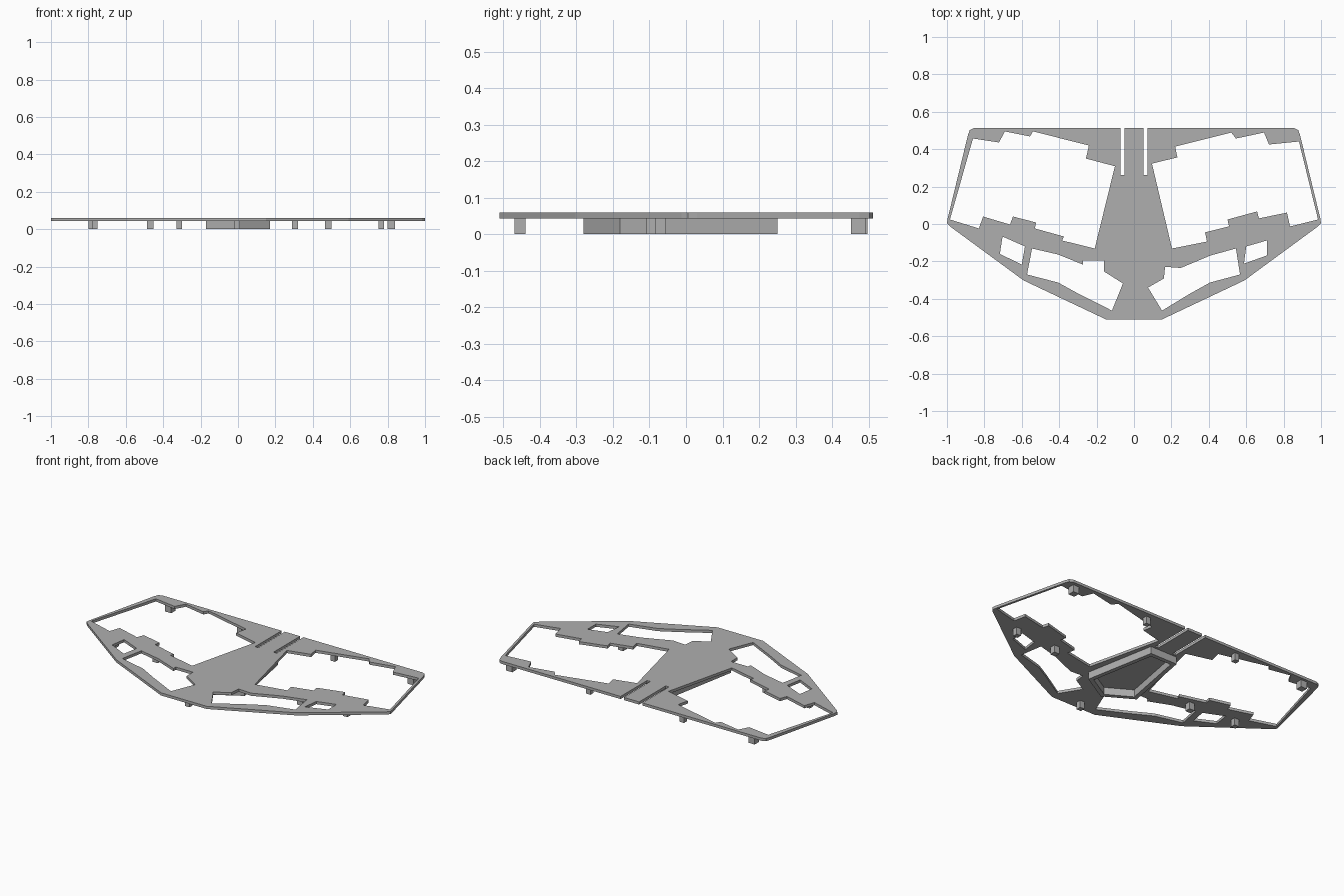
import bpy
from mathutils import Vector

# Remove the default cube only
cube = bpy.data.objects.get("Cube")
if cube:
    bpy.data.objects.remove(cube, do_unlink=True)

PLATE_BOTTOM, PLATE_TOP = 0.043, 0.059

grey = bpy.data.materials.new("plain grey")
grey.use_nodes = True
grey.diffuse_color = (0.43, 0.43, 0.43, 1)
grey.node_tree.nodes["Principled BSDF"].inputs["Base Color"].default_value = grey.diffuse_color


def flat_solid(name, loops, bottom, top):
    """Extrude an outline with optional holes between two heights."""
    curve = bpy.data.curves.new(name, "CURVE")
    curve.dimensions = "2D"
    curve.fill_mode = "BOTH"
    curve.extrude = (top - bottom) / 2
    for loop in loops:
        spline = curve.splines.new("POLY")
        spline.points.add(len(loop) - 1)
        for point, (x, y) in zip(spline.points, loop):
            point.co = (x, y, 0, 1)
        spline.use_cyclic_u = True
    obj = bpy.data.objects.new(name, curve)
    bpy.context.collection.objects.link(obj)
    obj.location.z = (top + bottom) / 2
    bpy.ops.object.select_all(action="DESELECT")
    obj.select_set(True)
    bpy.context.view_layer.objects.active = obj
    bpy.ops.object.convert(target="MESH")
    obj = bpy.context.object
    obj.data.materials.clear()
    obj.data.materials.append(grey)
    for face in obj.data.polygons:
        face.use_smooth = False
    return obj


def mirrored(half):
    """Close a half outline with its reflection across x = 0."""
    return half + [(-x, y) for x, y in reversed(half)]


def inset(loop, distance):
    """Offset a counter-clockwise convex loop inwards."""
    pts = [Vector(p) for p in loop]
    result = []
    for i, p in enumerate(pts):
        a = (p - pts[i - 1]).normalized()
        b = (pts[(i + 1) % len(pts)] - p).normalized()
        na, nb = Vector((-a.y, a.x)), Vector((-b.y, b.x))
        q = p + (na + nb) * distance / (1 + na.dot(nb))
        result.append((q.x, q.y))
    return result


# Plate outline: blunt front, swept sides, rounded corners, two slots at the back
outline = mirrored([
    (0.15, -0.51), (0.59, -0.302), (0.985, -0.012), (1.0, 0.005), (0.996, 0.03),
    (0.888, 0.475), (0.878, 0.502), (0.857, 0.512),
    (0.072, 0.512), (0.072, 0.263), (0.05, 0.263), (0.05, 0.512)])

# Large stepped openings
right_opening = [
    (-0.861, 0.457), (-0.722, 0.436), (-0.69, 0.495), (-0.556, 0.468), (-0.54, 0.495),
    (-0.241, 0.42), (-0.257, 0.35), (-0.102, 0.309), (-0.21, -0.131), (-0.385, -0.088),
    (-0.374, -0.067), (-0.53, -0.024), (-0.524, 0.008), (-0.647, 0.04), (-0.663, -0.003),
    (-0.807, 0.04), (-0.829, -0.024), (-0.984, 0.024)]
left_opening = [
    (0.882, 0.441), (0.722, 0.425), (0.695, 0.489), (0.545, 0.457), (0.52, 0.489),
    (0.22, 0.414), (0.232, 0.356), (0.096, 0.323), (0.203, -0.131), (0.39, -0.094),
    (0.38, -0.045), (0.508, -0.013), (0.5, 0.024), (0.658, 0.067), (0.668, 0.03),
    (0.818, 0.061), (0.834, -0.013), (0.984, 0.024)]

# Small four-sided windows
right_window = [(-0.703, -0.067), (-0.583, -0.12), (-0.6, -0.217), (-0.717, -0.16)]
left_window = [(0.711, -0.088), (0.6, -0.12), (0.588, -0.212), (0.711, -0.168)]

# Long front openings
right_front_opening = [
    (-0.545, -0.131), (-0.406, -0.163), (-0.273, -0.217), (-0.273, -0.195), (-0.16, -0.195),
    (-0.16, -0.254), (-0.059, -0.318), (-0.118, -0.463), (-0.289, -0.377),
    (-0.406, -0.313), (-0.572, -0.27)]
left_front_opening = [
    (0.545, -0.131), (0.41, -0.168), (0.25, -0.235), (0.166, -0.229), (0.16, -0.291),
    (0.075, -0.34), (0.15, -0.463), (0.3, -0.372), (0.406, -0.313), (0.567, -0.27)]

flat_solid("plate", [outline, right_opening, left_opening, right_window, left_window,
                     right_front_opening, left_front_opening], PLATE_BOTTOM, PLATE_TOP)

# Five-sided rim under the centre
rim = [(0, -0.28), (0.17, -0.18), (0.09, 0.25), (-0.09, 0.25), (-0.17, -0.18)]
flat_solid("centre_rim", [rim, inset(rim, 0.025)], 0, PLATE_BOTTOM)

# Square pegs under the plate: name, centre x, centre y, width
pegs = [
    ("back_left_outer_peg", 0.82, 0.472, 0.04), ("back_left_inner_peg", 0.305, 0.47, 0.03),
    ("back_right_inner_peg", -0.315, 0.475, 0.03), ("back_right_outer_peg", -0.78, 0.477, 0.04),
    ("middle_left_outer_peg", 0.765, -0.07, 0.03), ("middle_left_inner_peg", 0.482, -0.09, 0.035),
    ("middle_right_inner_peg", -0.47, -0.09, 0.035), ("middle_right_outer_peg", -0.765, -0.065, 0.03),
    ("front_peg", -0.005, -0.455, 0.03)]
for name, x, y, width in pegs:
    r = width / 2
    square = [(x - r, y - r), (x + r, y - r), (x + r, y + r), (x - r, y + r)]
    flat_solid(name, [square], 0, PLATE_BOTTOM)
